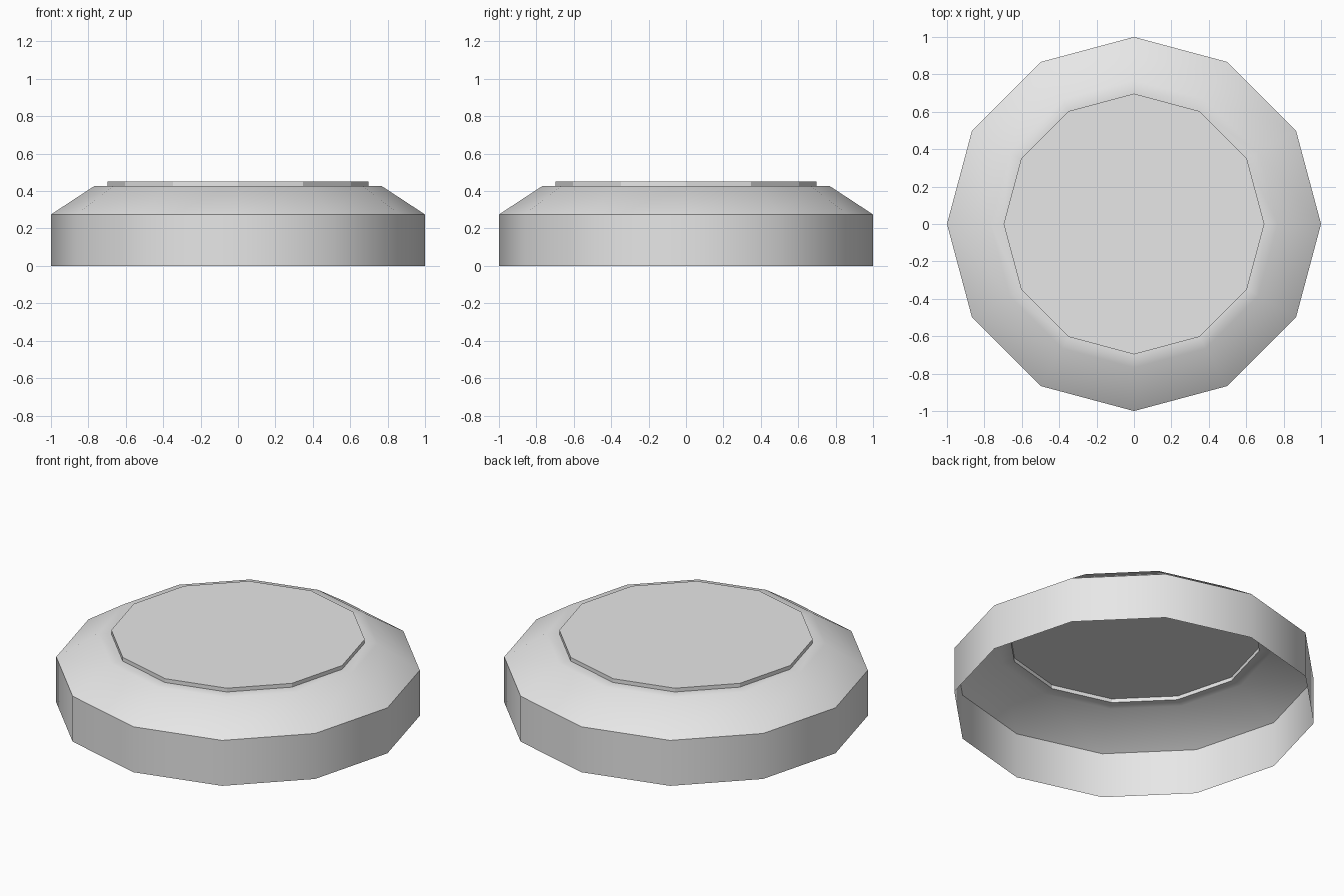
import bpy, bmesh, math

default = bpy.data.objects.get("Cube")
if default:
    bpy.data.objects.remove(default)

SIDES = 12

grey = bpy.data.materials.new("light_grey")
grey.use_nodes = True
colour = (0.8, 0.8, 0.8, 1)
grey.diffuse_color = colour
grey.node_tree.nodes["Principled BSDF"].inputs["Base Color"].default_value = colour


def ring(bm, radius, z):
    step = 2 * math.pi / SIDES
    return [bm.verts.new((radius * math.cos(i * step), radius * math.sin(i * step), z))
            for i in range(SIDES)]


def band(bm, low, high, smooth):
    for i in range(SIDES):
        j = (i + 1) % SIDES
        face = bm.faces.new((low[i], low[j], high[j], high[i]))
        face.smooth = smooth


def sharpen(bm, loop):
    for i in range(SIDES):
        bm.edges.get((loop[i], loop[(i + 1) % SIDES])).smooth = False


# Hollow shell, open underneath: wall, sloped shoulder, ledge, raised rim and lid
bm = bmesh.new()
foot = ring(bm, 1.0, 0)
wall_top = ring(bm, 1.0, 0.275)
shoulder = ring(bm, 0.768, 0.427)
ledge = ring(bm, 0.697, 0.427)
lid = ring(bm, 0.697, 0.45)
band(bm, foot, wall_top, True)
band(bm, wall_top, shoulder, True)
band(bm, shoulder, ledge, True)
band(bm, ledge, lid, False)
bm.faces.new(lid)
for loop in (wall_top, ledge, lid):
    sharpen(bm, loop)

mesh = bpy.data.meshes.new("round_cover")
bm.to_mesh(mesh)
bm.free()
mesh.materials.append(grey)
cover = bpy.data.objects.new("round_cover", mesh)
bpy.context.collection.objects.link(cover)
